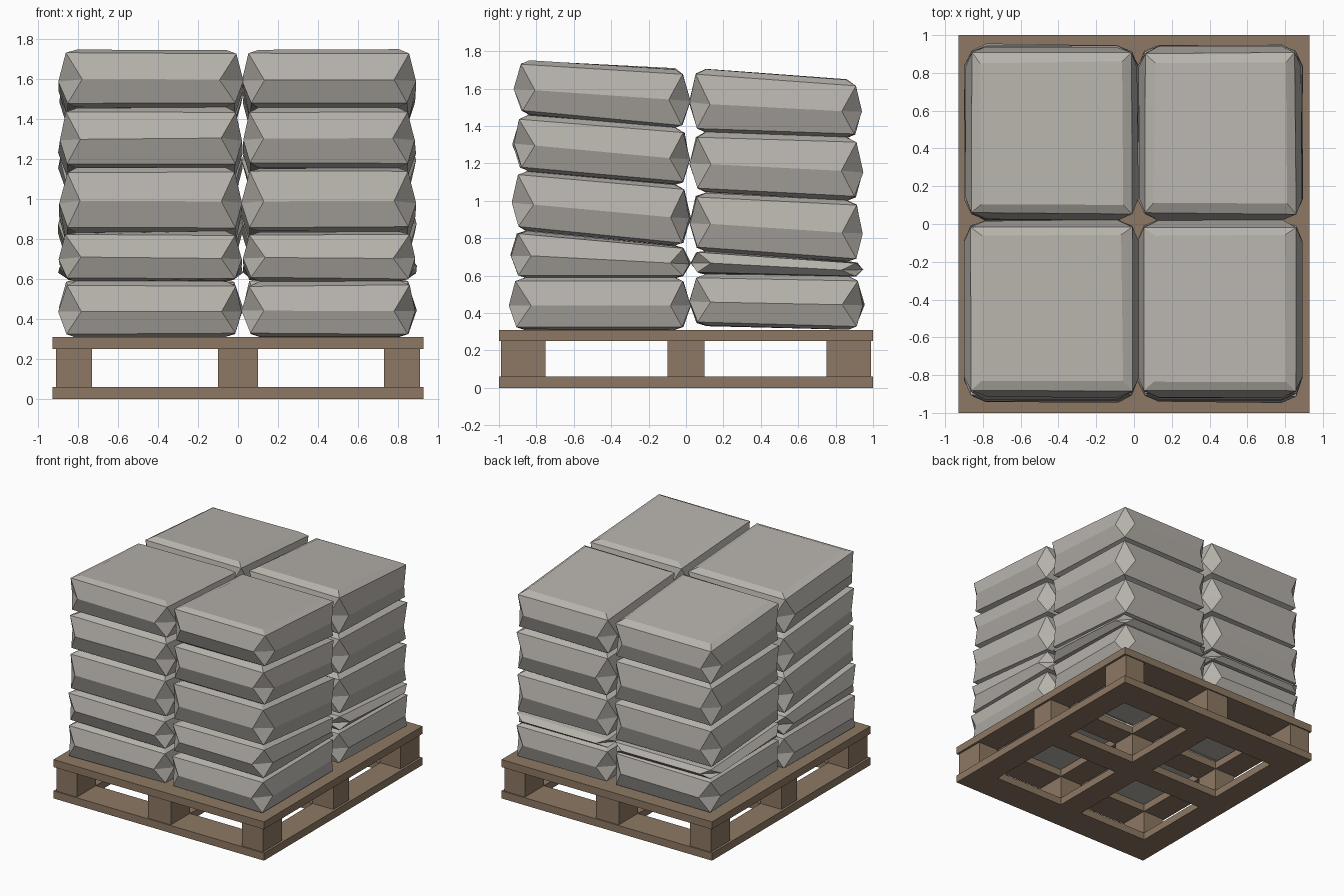
import bpy, bmesh, random
from mathutils import Vector

random.seed(4)
cube = bpy.data.objects.get("Cube")
if cube:
    bpy.data.objects.remove(cube, do_unlink=True)


def make_material(name, rgb):
    mat = bpy.data.materials.new(name)
    mat.use_nodes = True
    colour = (*rgb, 1.0)
    mat.diffuse_color = colour
    mat.node_tree.nodes["Principled BSDF"].inputs["Base Color"].default_value = colour
    return mat


WOOD = make_material("pallet wood", (0.27, 0.19, 0.125))
PAPER = make_material("sack paper", (0.47, 0.445, 0.41))


def finish(bm, name, mat):
    bmesh.ops.recalc_face_normals(bm, faces=bm.faces)
    mesh = bpy.data.meshes.new(name)
    bm.to_mesh(mesh)
    bm.free()
    mesh.materials.append(mat)
    obj = bpy.data.objects.new(name, mesh)
    bpy.context.collection.objects.link(obj)
    return obj


def box(name, xs, ys, zs):
    bm = bmesh.new()
    bmesh.ops.create_cube(bm, size=1)
    for v in bm.verts:
        v.co = Vector([(r[0] + r[1]) / 2 + c * (r[1] - r[0])
                       for c, r in zip(v.co, (xs, ys, zs))])
    return finish(bm, name, WOOD)


# Pallet: two open decks joined by nine blocks
X_BANDS = [(-0.93, -0.73), (-0.10, 0.10), (0.73, 0.93)]
Y_BANDS = [(-1.0, -0.75), (-0.10, 0.10), (0.75, 1.0)]
X_GAPS = [(-0.73, -0.10), (0.10, 0.73)]
for level, zs in (("bottom", (0, 0.06)), ("top", (0.25, 0.31))):
    for xs in X_BANDS:
        box(level + "_long_board", xs, (-1, 1), zs)
    for xs in X_GAPS:
        for ys in Y_BANDS:
            box(level + "_cross_board", xs, ys, zs)


def clip(band, limit):
    return max(band[0], -limit), min(band[1], limit)


for xs in X_BANDS:
    for ys in Y_BANDS:
        box("pallet_block", clip(xs, 0.912), clip(ys, 0.99), (0.06, 0.25))


# Sacks: pillow with a bulging waist and pinched diamond corners
def sack(name, xs, ys, bottom, top):
    """bottom and top hold the heights at the front and back of the sack."""
    bm = bmesh.new()

    def point(x, y, level):
        t = (y - ys[0]) / (ys[1] - ys[0])
        low = bottom[0] + (bottom[1] - bottom[0]) * t
        high = top[0] + (top[1] - top[0]) * t
        j = [random.uniform(-0.006, 0.006) for _ in range(3)]
        return bm.verts.new((x + j[0], y + j[1], low + (high - low) * level + j[2] * 0.7))

    def square(inset, level):
        x0, x1, y0, y1 = xs[0] + inset, xs[1] - inset, ys[0] + inset, ys[1] - inset
        return [point(x, y, level) for x, y in ((x0, y0), (x1, y0), (x1, y1), (x0, y1))]

    base = square(0.085, 0.0)
    lower = square(0.04, 0.06)
    upper = square(0.035, 0.92)
    crown = square(0.085, 1.0)

    # waist: the two points at each corner come before and after the corner
    c = 0.11
    (x0, x1), (y0, y1) = xs, ys
    waist = [(point(*a, 0.46), point(*b, 0.46)) for a, b in (
        ((x0, y0 + c), (x0 + c, y0)), ((x1 - c, y0), (x1, y0 + c)),
        ((x1, y1 - c), (x1 - c, y1)), ((x0 + c, y1), (x0, y1 - c)))]

    for i in range(4):
        n = (i + 1) % 4
        a, b = waist[i][1], waist[n][0]
        bm.faces.new((base[i], base[n], lower[n], lower[i]))
        bm.faces.new((lower[i], lower[n], b, a))
        bm.faces.new((a, b, upper[n], upper[i]))
        bm.faces.new((upper[i], upper[n], crown[n], crown[i]))
        bm.faces.new((lower[i], waist[i][1], waist[i][0]))
        bm.faces.new((upper[i], waist[i][0], waist[i][1]))
    bm.faces.new(base)
    bm.faces.new(crown)
    return finish(bm, name, PAPER)


# Heights of the layer joints at the outer edges and at the middle seam
FRONT_EDGE = [0.31, 0.59, 0.845, 1.165, 1.465, 1.755]
FRONT_SEAM = [0.31, 0.59, 0.755, 1.08, 1.385, 1.70]
BACK_SEAM = [0.335, 0.61, 0.735, 1.05, 1.37, 1.71]
BACK_EDGE = [0.312, 0.595, 0.67, 1.0, 1.335, 1.64]
rows = (("front", (-0.93, 0.022), FRONT_EDGE, FRONT_SEAM),
        ("back", (0.022, 0.945), BACK_SEAM, BACK_EDGE))
columns = (("right", (-0.895, 0.022)), ("left", (0.022, 0.89)))
for row, ys, near, far in rows:
    for side, xs in columns:
        for k in range(5):
            slide = 0.012 - 0.006 * k
            outer = (ys[0] - slide, ys[1]) if row == "front" else (ys[0], ys[1] + slide * 0.4)
            sack(f"{row}_{side}_sack_{k + 1}", xs, outer,
                 (near[k], far[k]), (near[k + 1], far[k + 1]))
